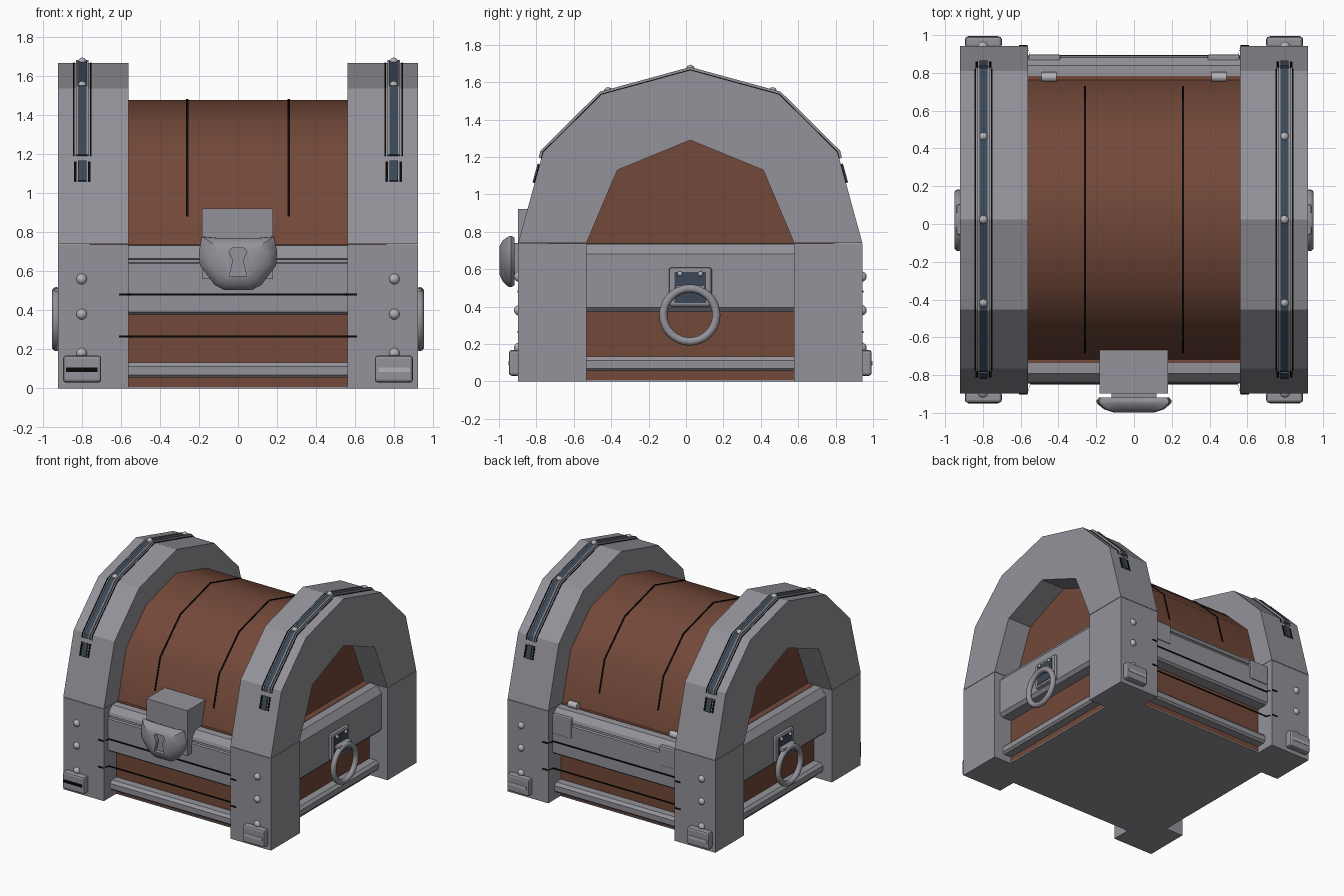
import bpy, bmesh, math
from mathutils import Vector

if "Cube" in bpy.data.objects:
    bpy.data.objects.remove(bpy.data.objects["Cube"])

YC = 0.023   # centre of the chest body in y


def material(name, rgb):
    m = bpy.data.materials.new(name)
    m.diffuse_color = (*rgb, 1)
    m.use_nodes = True
    m.node_tree.nodes["Principled BSDF"].inputs["Base Color"].default_value = m.diffuse_color
    return m


METAL = material("grey metal", (0.29, 0.29, 0.32))
WOOD = material("brown wood", (0.17, 0.065, 0.041))
SLATE = material("dark slate", (0.045, 0.065, 0.095))
BLACK = material("black groove", (0.002, 0.002, 0.002))
LIGHT = material("light stud", (0.45, 0.45, 0.48))


def finish(name, bm, mat, bevel=0, smooth=0):
    bmesh.ops.recalc_face_normals(bm, faces=bm.faces)
    me = bpy.data.meshes.new(name)
    bm.to_mesh(me)
    bm.free()
    me.materials.append(mat)
    ob = bpy.data.objects.new(name, me)
    bpy.context.collection.objects.link(ob)
    if bevel:
        b = ob.modifiers.new("bevel", 'BEVEL')
        b.width, b.segments = bevel, 2
    bpy.context.view_layer.objects.active = ob
    if smooth:
        bpy.ops.object.select_all(action='DESELECT')
        ob.select_set(True)
        bpy.ops.object.shade_smooth_by_angle(angle=math.radians(smooth))
    return ob


def loft(name, loops, mat, **kw):
    """Join closed loops of equal length and cap both ends."""
    bm = bmesh.new()
    rings = [[bm.verts.new(p) for p in loop] for loop in loops]
    n = len(rings[0])
    for r, s in zip(rings, rings[1:]):
        for i in range(n):
            bm.faces.new((r[i], r[(i + 1) % n], s[(i + 1) % n], s[i]))
    bm.faces.new(rings[0])
    bm.faces.new(rings[-1])
    return finish(name, bm, mat, **kw)


def prism(name, pts, axis, a, b, mat, **kw):
    """Extrude a profile along x (points are y,z from centre) or along y (points are x,z)."""
    if axis == 'x':
        loops = [[(t, y + YC, z) for y, z in pts] for t in (a, b)]
    else:
        loops = [[(x, t + YC, z) for x, z in pts] for t in (a, b)]
    return loft(name, loops, mat, **kw)


def box(name, x0, x1, y0, y1, z0, z1, mat, **kw):
    return prism(name, [(x0, z0), (x1, z0), (x1, z1), (x0, z1)], 'y', y0, y1, mat, **kw)


def sphere(name, pos, r, mat):
    bm = bmesh.new()
    bmesh.ops.create_uvsphere(bm, u_segments=12, v_segments=8, radius=r)
    bmesh.ops.translate(bm, verts=bm.verts, vec=Vector(pos) + Vector((0, YC, 0)))
    return finish(name, bm, mat, smooth=60)


# half profiles (distance from centre, height)
OUTER = [(0.92, 0.74), (0.787, 1.226), (0.475, 1.535), (0, 1.665)]
INNER = [(0.555, 0.74), (0.39, 1.13), (0, 1.29)]
LID = [(0.74, 0.74), (0.635, 1.125), (0.38, 1.37), (0, 1.475)]


def full(half):
    return [(-y, z) for y, z in half] + [(y, z) for y, z in half[-2::-1]]


def clip(half, z0):
    for (ya, za), (yb, zb) in zip(half, half[1:]):
        if za <= z0 < zb:
            start = (ya + (yb - ya) * (z0 - za) / (zb - za), z0)
    return [start] + [p for p in half if p[1] > z0]


def ribbon(name, path, x, w, t, mat):
    """Thin strip lying on the arched path."""
    out = []
    for y, z in path:
        d = Vector((y, z - 0.74))
        d *= 1 + t / d.length
        out.append((d.x, d.y + 0.74))
    return prism(name, path + out[::-1], 'x', x - w / 2, x + w / 2, mat)


# wooden body, lid and metal floor
box("wood_body", -0.76, 0.76, -0.76, 0.76, 0.008, 0.739, WOOD)
box("floor_plate", -0.765, 0.765, -0.765, 0.765, 0, 0.008, METAL)
prism("wood_lid", full(LID), 'x', -0.71, 0.71, WOOD, smooth=40)
for x in (-0.26, 0.26):
    ribbon("lid_plank_groove", full(clip(LID, 0.88)), x, 0.011, 0.005, BLACK)

BAND = [(0.70, 0.375), (0.85, 0.375), (0.868, 0.39), (0.868, 0.64), (0.852, 0.645),
        (0.852, 0.66), (0.862, 0.665), (0.855, 0.69), (0.815, 0.732), (0.70, 0.738)]
SIDE = [(0.70, 0.37), (0.845, 0.37), (0.868, 0.395), (0.868, 0.68), (0.825, 0.735), (0.70, 0.738)]
STRIP = [(0.70, 0.055), (0.825, 0.055), (0.84, 0.07), (0.84, 0.112), (0.82, 0.133), (0.70, 0.133)]

for s in (-1, 1):
    # horizontal bands on front/back and on the ends
    for label, front, side in (("band", BAND, SIDE), ("lower_strip", STRIP, STRIP)):
        prism("front_back_" + label, [(s * y, z) for y, z in front], 'x', -0.57, 0.57, METAL)
        prism("end_" + label, [(s * x, z) for x, z in side], 'y', -0.57, 0.57, METAL)

    # thin black lines running onto the posts
    for z in (0.265, 0.48):
        path = [(-0.61, 0.92), (-0.565, 0.92), (-0.55, 0.868), (0.55, 0.868), (0.565, 0.92), (0.61, 0.92)]
        poly = [(x, s * y) for x, y in path] + [(x, s * (y + 0.005)) for x, y in path[::-1]]
        loft("black_line", [[(x, y + YC, h) for x, y in poly] for h in (z - 0.005, z + 0.005)], BLACK)

    # arched lid ends
    prism("lid_arch", full(OUTER) + full(INNER)[::-1], 'x', s * 0.56, s * 0.92, METAL)

    # trim over each arch
    cx = s * 0.797
    ribbon("arch_trim", full(clip(OUTER, 1.19)), cx, 0.042, 0.012, SLATE)
    for e in (-1, 1):
        ribbon("arch_trim_rim", full(clip(OUTER, 1.19)), cx + e * 0.026, 0.01, 0.016, METAL)
        ribbon("arch_trim_groove", full(clip(OUTER, 1.19)), cx + e * 0.044, 0.007, 0.003, BLACK)
        a, b = clip(OUTER, 1.06)[0], clip(OUTER, 1.16)[0]
        low = [(e * a[0], a[1]), (e * b[0], b[1])]
        ribbon("arch_trim_end", low, cx, 0.042, 0.012, SLATE)
        for f in (-1, 1):
            ribbon("arch_trim_end_groove", low, cx + f * 0.036, 0.012, 0.004, BLACK)
    for y, z in ((-0.44, 1.55), (0, 1.67), (0.44, 1.55)):
        sphere("arch_stud", (cx, y, z), 0.023, LIGHT)

    # corner posts with studs and foot plates
    for e in (-1, 1):
        box("corner_post", s * 0.56, s * 0.92, e * 0.555, e * 0.92, 0, 0.737, METAL)
        for z in (0.18, 0.38, 0.56):
            sphere("post_stud", (s * 0.80, e * 0.915, z), 0.028, LIGHT)
        box("foot_plate", s * 0.70, s * 0.895, e * 0.91, e * 0.97, 0.03, 0.168, METAL, bevel=0.015)
        box("foot_plate_slot", s * 0.72, s * 0.88, e * 0.968, e * 0.973, 0.085, 0.108,
            BLACK if s < 0 and e < 0 else LIGHT)

    # end handle: bracket, slate inset, bar and ring
    box("handle_bracket", s * 0.86, s * 0.895, -0.115, 0.115, 0.40, 0.61, METAL, bevel=0.015)
    box("handle_inset", s * 0.89, s * 0.899, -0.085, 0.085, 0.42, 0.585, SLATE)
    box("handle_clasp", s * 0.89, s * 0.94, -0.08, 0.08, 0.485, 0.515, METAL, bevel=0.008)
    for y in (-0.055, 0.055):
        sphere("handle_stud", (s * 0.90, y, 0.575), 0.014, LIGHT)
    bpy.ops.mesh.primitive_torus_add(major_radius=0.142, minor_radius=0.022, major_segments=32,
                                     minor_segments=10, location=(s * 0.93, YC - 0.003, 0.355),
                                     rotation=(0, math.pi / 2, 0))
    ring = bpy.context.object
    ring.name = "handle_ring"
    ring.data.materials.append(METAL)
    bpy.ops.object.shade_smooth_by_angle(angle=math.radians(60))

    # rear hinges
    box("hinge_plate", s * 0.39, s * 0.56, 0.80, 0.875, 0.54, 0.70, METAL, bevel=0.01)
    c = [(0.755 + 0.026 * math.cos(i * math.pi / 6), 0.755 + 0.026 * math.sin(i * math.pi / 6))
         for i in range(12)]
    prism("hinge_pin", c, 'x', s * 0.41, s * 0.49, LIGHT, smooth=40)

# lock: hasp block, neck and rounded shield with a keyhole
box("hasp_block", -0.183, 0.18, -0.92, -0.68, 0.56, 0.922, METAL)
box("lock_neck", -0.12, 0.12, -0.95, -0.91, 0.57, 0.74, METAL)
half = [(0.07, 0.503), (0.12, 0.53), (0.195, 0.63), (0.2, 0.70), (0.185, 0.778), (0.1, 0.77)]
shield = half + [(-x, z) for x, z in half[::-1]]
loops = [[(x * k, y, 0.655 + (z - 0.655) * k) for x, z in shield]
         for y, k in ((-0.918, 0.93), (-0.935, 1), (-0.95, 0.98), (-0.98, 0.8), (-0.997, 0.55))]
lock = loft("lock_shield", loops, METAL, smooth=35)
key = [(0.045, 0.575), (0.025, 0.655), (0.045, 0.70), (0.03, 0.718)]
cutter = prism("keyhole_cutter", key + [(-x, z) for x, z in key[::-1]], 'y', -1.1, -0.99, METAL)
cut = lock.modifiers.new("keyhole", 'BOOLEAN')
cut.operation, cut.object, cut.solver = 'DIFFERENCE', cutter, 'EXACT'
cutter.hide_render = True
